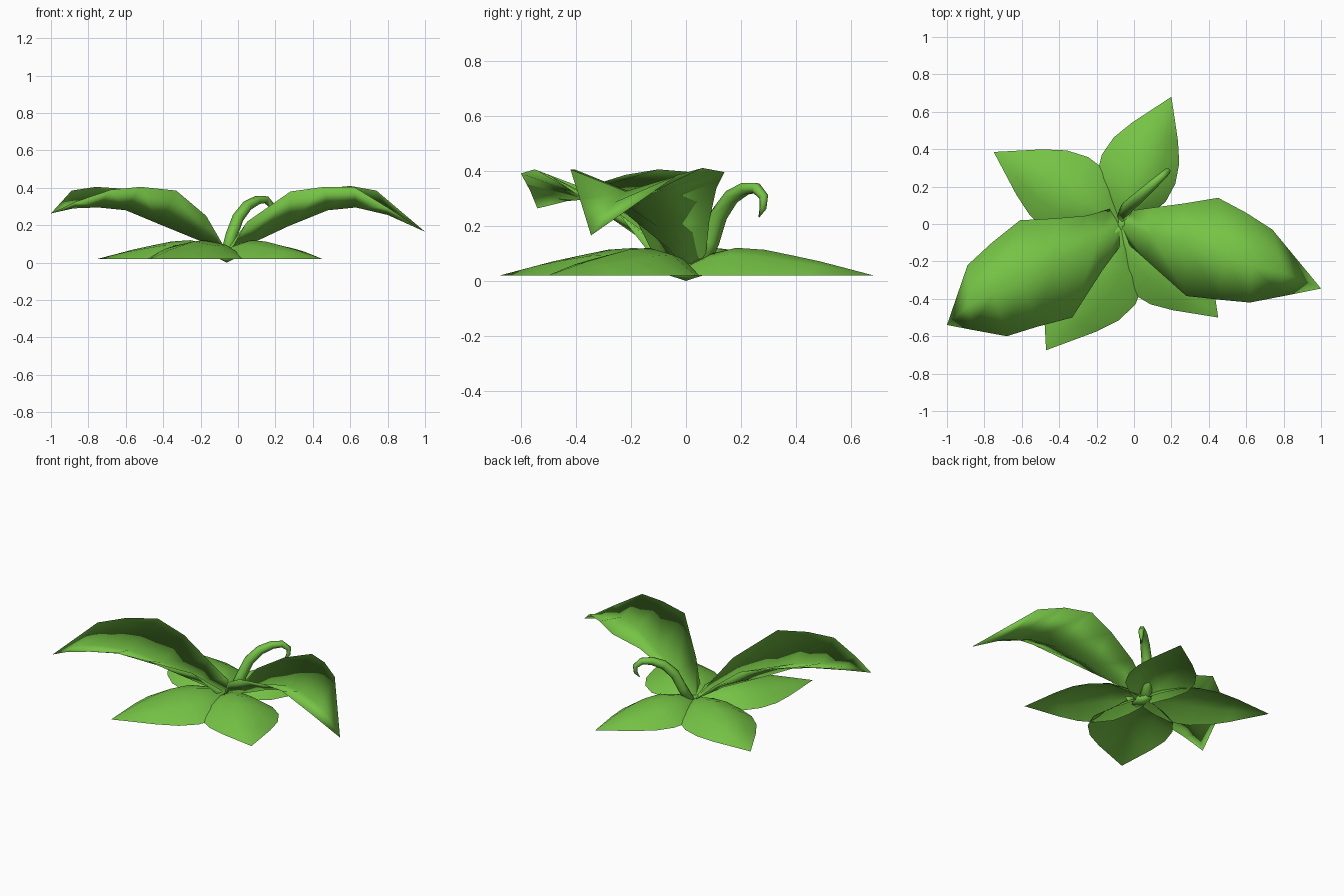
import bpy, bmesh, math
from mathutils import Vector

if "Cube" in bpy.data.objects:
    bpy.data.objects.remove(bpy.data.objects["Cube"])

green = bpy.data.materials.new("leaf_green")
green.diffuse_color = (0.18, 0.55, 0.06, 1)
green.use_nodes = True
green.node_tree.nodes["Principled BSDF"].inputs["Base Color"].default_value = green.diffuse_color


def finish(name, bm):
    bmesh.ops.remove_doubles(bm, verts=bm.verts[:], dist=0.0005)
    me = bpy.data.meshes.new(name)
    bm.to_mesh(me)
    bm.free()
    me.materials.append(green)
    for p in me.polygons:
        p.use_smooth = True
    ob = bpy.data.objects.new(name, me)
    bpy.context.collection.objects.link(ob)


def skin(bm, rows, closed=False):
    """Bridge equal-length rows of points with faces; a row may be one repeated point."""
    grid = [[bm.verts.new(p) for p in r] for r in rows]
    n = len(rows[0])
    faces = []
    for a, b in zip(grid, grid[1:]):
        for i in range(n if closed else n - 1):
            j = (i + 1) % n
            if (b[i].co - b[j].co).length < 1e-6:
                faces.append(bm.faces.new((a[i], a[j], b[j])))
            elif (a[i].co - a[j].co).length < 1e-6:
                faces.append(bm.faces.new((a[i], b[j], b[i])))
            else:
                faces.append(bm.faces.new((a[i], a[j], b[j], b[i])))
    return grid, faces


def face_towards(bm, faces, up):
    """Turn a whole sheet so that it faces up (1) or down (-1)."""
    for f in faces:
        f.normal_update()
    if sum(f.normal.z * f.calc_area() for f in faces) * up < 0:
        bmesh.ops.reverse_faces(bm, faces=faces)


def ground_leaf(name, tip, left, right):
    """Broad domed leaf lying on the ground, with a width factor for each side."""
    base, tip = Vector((-0.07, 0, 0)), Vector(tip)
    d = tip - base
    side = Vector((-d.y, d.x, 0)).normalized()
    stations = ((0, .05, .055), (.13, .14, .098), (.27, .21, .12), (.42, .225, .113),
                (.57, .2, .092), (.72, .14, .07), (1, 0, .02))
    rows = []
    for s, w, h in stations:
        rows.append([base + d * s - side * (t * w * (left if t < 0 else right))
                     + Vector((0, 0, .02 + (h - .02) * (1 - t * t)))
                     for t in (-1, -.5, 0, .5, 1)])
    bm = bmesh.new()
    face_towards(bm, skin(bm, rows)[1], 1)
    finish(name, bm)


def arching_leaf(name, stations, tip):
    """Raised gutter-shaped leaf: two sheets that share their rim."""
    bm = bmesh.new()
    for lift, up in ((0, -1), (0.03, 1)):
        rows = []
        for k, (n, m, s) in enumerate(stations):
            rise = lift * (0.4 if k == 0 else 1)
            rows.append([Vector(n), Vector(m) + Vector((0, 0, rise)), Vector(s)])
        rows.append([Vector(tip)] * 3)
        face_towards(bm, skin(bm, rows)[1], up)
    finish(name, bm)


# Four leaves on the ground
for name, tip, left, right in (
        ("ground_leaf_back_left", (-.75, .385, 0), 1.0, 1.0),
        ("ground_leaf_back_right", (.2, .68, 0), 1.03, .85),
        ("ground_leaf_front_right", (.45, -.5, 0), 1.12, 1.0),
        ("ground_leaf_front_left", (-.47, -.675, 0), 1.27, 1.05)):
    ground_leaf(name, tip, left, right)

# Two arching leaves: back rim, midrib, front rim at each station
arching_leaf("arching_leaf_left", (
    ((-.13, .08, .09), (-.07, -.02, .04), (-.06, -.10, .06)),
    ((-.25, .045, .20), (-.20, -.11, .115), (-.17, -.25, .25)),
    ((-.42, .03, .33), (-.42, -.20, .205), (-.33, -.50, .385)),
    ((-.61, .02, .395), (-.60, -.30, .28), (-.52, -.55, .405)),
    ((-.76, -.10, .405), (-.75, -.37, .295), (-.68, -.60, .39)),
    ((-.89, -.22, .385), (-.88, -.43, .29), (-.87, -.565, .325))), (-1, -.54, .263))
arching_leaf("arching_leaf_right", (
    ((-.03, .07, .08), (-.07, 0, .04), (-.04, -.10, .06)),
    ((.08, .085, .22), (.10, -.06, .115), (.05, -.18, .22)),
    ((.27, .11, .335), (.27, -.10, .195), (.28, -.385, .38)),
    ((.45, .14, .395), (.48, -.17, .28), (.46, -.405, .405)),
    ((.60, .06, .41), (.63, -.22, .295), (.62, -.42, .405)),
    ((.74, -.03, .385), (.80, -.26, .255), (.80, -.385, .295))), (1, -.345, .165))

# Curled young shoot
path = [Vector(p) for p in ((-.06, .04, .04), (-.035, .09, .145), (0, .12, .24),
        (.05, .165, .305), (.105, .215, .335), (.15, .255, .337), (.18, .283, .305),
        (.178, .28, .265), (.16, .265, .232))]
radii = (.035, .033, .032, .029, .025, .021, .017, .013, .002)
across = Vector((1, -1, 0)).normalized()
rings = []
for i, (p, r) in enumerate(zip(path, radii)):
    d = (path[min(i + 1, 8)] - path[max(i - 1, 0)]).normalized()
    u = (across - d * across.dot(d)).normalized()
    v = d.cross(u)
    rings.append([p + (u * math.cos(a) + v * math.sin(a)) * r
                  for a in (k * math.tau / 6 for k in range(6))])
bm = bmesh.new()
grid, _ = skin(bm, rings, closed=True)
bm.faces.new(grid[0][::-1])
bm.faces.new(grid[-1])
bmesh.ops.recalc_face_normals(bm, faces=bm.faces[:])
finish("curled_shoot", bm)

# Small pointed root crown under the leaves
bm = bmesh.new()
rows = [[Vector((-.06 + rx * math.cos(a), ry * math.sin(a), z))
         for a in (k * math.tau / 6 for k in range(6))]
        for rx, ry, z in ((0, 0, 0), (.045, .08, .022), (.035, .05, .06), (0, 0, .065))]
skin(bm, rows, closed=True)
bmesh.ops.remove_doubles(bm, verts=bm.verts[:], dist=0.0005)
bmesh.ops.recalc_face_normals(bm, faces=bm.faces[:])
finish("root_crown", bm)
